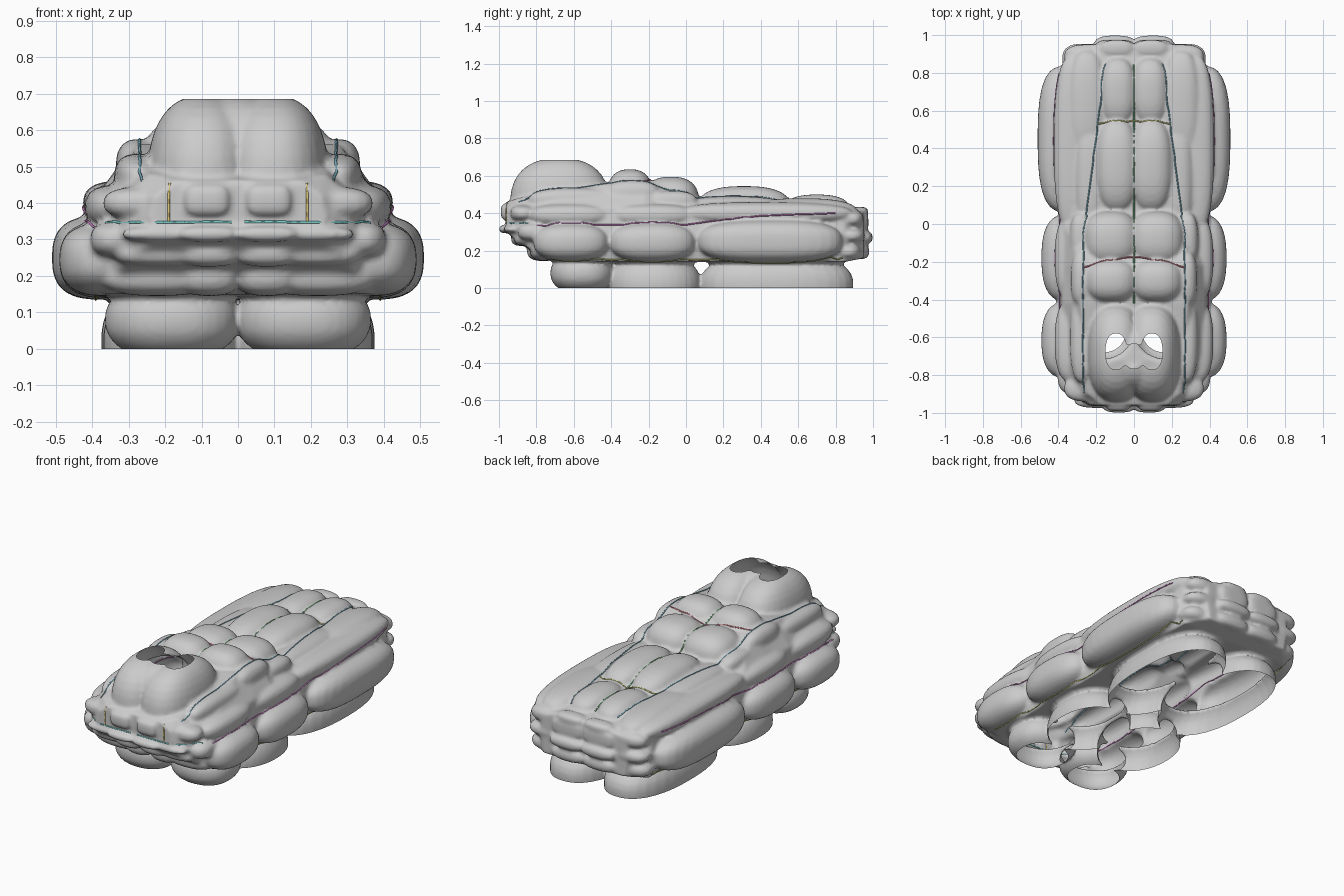
import bpy, bmesh
from mathutils import Vector
from mathutils.bvhtree import BVHTree

if "Cube" in bpy.data.objects:
    bpy.data.objects.remove(bpy.data.objects["Cube"])

# one unit ball, reused for every cushion
ball = bmesh.new()
bmesh.ops.create_uvsphere(ball, u_segments=36, v_segments=20, radius=1)
ball.verts.index_update()
unit = [v.co.copy() for v in ball.verts]
unit_faces = [[v.index for v in f.verts] for f in ball.faces]
ball.free()
verts, faces = [], []


def pillow(x, y, z, rx, ry, rz, p=2.5):
    """Inflated cushion (superellipsoid), mirrored when off the centre line."""
    for s in ((1, -1) if x else (1,)):
        n = len(verts)
        for d in unit:
            r = sum(abs(c) ** p for c in d) ** (-1 / p)
            verts.append((s * x + d.x * r * rx, y + d.y * r * ry, z + d.z * r * rz))
        faces.extend([i + n for i in f] for f in unit_faces)


def core(sections):
    """Eight-sided loft for the car's inner tub."""
    n = len(verts)
    for y, zb, w, belt, wr, zt in sections:
        half = [(w * .93, zb), (w, zb + (belt - zb) * .5), (w * .95, belt), (wr, zt)]
        verts.extend((a, y, b) for a, b in half)
        verts.extend((-a, y, b) for a, b in reversed(half))
    for k in range(len(sections) - 1):
        for i in range(8):
            a, b = n + k * 8 + i, n + k * 8 + (i + 1) % 8
            faces.append([a, a + 8, b + 8, b])
    faces.append(list(range(n, n + 8)))
    faces.append(list(range(len(verts) - 1, len(verts) - 9, -1)))


core([(-.96, .3, .24, .42, .17, .46), (-.9, .25, .32, .42, .24, .48),
      (-.74, .15, .39, .43, .26, .51), (-.42, .14, .4, .43, .28, .56),
      (-.22, .14, .4, .43, .28, .57), (.02, .14, .4, .42, .26, .48),
      (.5, .14, .4, .41, .2, .46), (.85, .14, .38, .41, .2, .43),
      (.95, .16, .28, .38, .18, .41)])

# side door cushions and the wing bands above them
for a in [(.37, -.615, .245, .12, .2, .1), (.37, -.18, .245, .12, .228, .105),
          (.37, .45, .25, .14, .385, .115, 2.8),
          (.33, -.62, .39, .09, .22, .06), (.33, -.18, .39, .09, .23, .06),
          (.33, .42, .4, .095, .47, .06)]:
    pillow(*a)
# side windows
for a in [(.275, -.6, .47, .065, .24, .065), (.275, -.29, .5, .06, .15, .075),
          (.28, -.08, .46, .06, .14, .06)]:
    pillow(*a)
# domed front cover, cabin roof and sloping glass
for a in [(.095, -.675, .45, .155, .265, .245, 2.4), (0, -.7, .45, .16, .2, .243, 2.4),
          (.12, -.3, .5, .145, .12, .135), (.12, -.08, .46, .15, .15, .135)]:
    pillow(*a)
# long rear deck and its flanks
for a in [(.09, .31, .43, .12, .25, .115), (.085, .7, .41, .1, .18, .09),
          (.23, .25, .41, .09, .32, .08), (.25, .62, .4, .11, .3, .08)]:
    pillow(*a)
# underbody cushions, cut open at ground level
for a in [(.18, -.555, .08, .185, .17, .11, 2.3), (.175, -.17, .02, .195, .25, .17, 2.2),
          (.175, .485, .02, .2, .41, .17, 2.4)]:
    pillow(*a)
# front end: grille pair, lamps, bumper, lower lip
for a in [(.085, -.945, .408, .063, .045, .043, 4), (.25, -.87, .4, .12, .07, .045),
          (.19, -.93, .315, .13, .045, .022), (.08, -.96, .315, .09, .04, .022),
          (.33, -.8, .3, .075, .1, .05), (.21, -.85, .26, .13, .07, .035),
          (.08, -.875, .26, .09, .06, .035), (.22, -.755, .2, .16, .08, .055),
          (.08, -.77, .2, .09, .08, .055)]:
    pillow(*a)
# rear end: plate panel, lamps, bumper ribs
for a in [(.1, .93, .35, .1, .045, .05, 4), (.26, .885, .37, .11, .065, .045),
          (.1, .955, .27, .11, .043, .035), (.27, .88, .28, .11, .075, .04),
          (.1, .935, .195, .11, .045, .04), (.27, .86, .195, .11, .075, .045),
          (.09, .93, .405, .09, .045, .03)]:
    pillow(*a)

raw = bpy.data.meshes.new("raw_cushions")
raw.from_pydata(verts, [], faces)

# fuse the cushions into one skin
body = bpy.data.objects.new("inflated_car_body", raw)
bpy.context.collection.objects.link(body)
rem = body.modifiers.new("fuse", "REMESH")
rem.mode = "VOXEL"
rem.voxel_size = .011
sm = body.modifiers.new("soften", "SMOOTH")
sm.iterations = 2
dg = bpy.context.evaluated_depsgraph_get()
skin = bpy.data.meshes.new_from_object(body.evaluated_get(dg))
body.modifiers.clear()
body.data = skin

# open the underside and the top of the dome
bm = bmesh.new()
bm.from_mesh(skin)
for co, no in [((0, 0, 0), (0, 0, -1)), ((0, 0, .685), (0, 0, 1))]:
    bmesh.ops.bisect_plane(bm, geom=bm.verts[:] + bm.edges[:] + bm.faces[:],
                           plane_co=co, plane_no=no, clear_outer=True)
for f in bm.faces:
    f.smooth = True
tree = BVHTree.FromBMesh(bm)
bm.to_mesh(skin)
bm.free()


def seam(name, pts, color, mirror=True):
    """Thin coloured seam strip laid onto the skin."""
    mat = bpy.data.materials.new(name)
    mat.diffuse_color = (*color, 1)
    mat.use_nodes = True
    mat.node_tree.nodes["Principled BSDF"].inputs["Base Color"].default_value = mat.diffuse_color
    for s in ((1, -1) if mirror else (1,)):
        path = []
        for a, b in zip(pts, pts[1:]):
            a, b = Vector(a), Vector(b)
            n = max(2, int((b - a).length / .03))
            path += [a.lerp(b, i / n) for i in range(n)]
        path.append(Vector(pts[-1]))
        path = [tree.find_nearest(Vector((p.x * s, p.y, p.z)))[0] for p in path]
        cu = bpy.data.curves.new(name, "CURVE")
        cu.dimensions = "3D"
        cu.bevel_depth = .004
        cu.bevel_resolution = 0
        sp = cu.splines.new("POLY")
        sp.points.add(len(path) - 1)
        for q, p in zip(sp.points, path):
            q.co = (*p, 1)
        cu.materials.append(mat)
        bpy.context.collection.objects.link(bpy.data.objects.new(name, cu))


# panel seams
seam("belt_seam", [(.4, -.8, .34), (.4, 0, .34), (.4, .4, .39), (.4, .8, .4)], (.6, .2, .55))
seam("sill_seam", [(.39, -.7, .145), (.39, .84, .145)], (.55, .55, .2))
seam("roof_edge_seam", [(.27, -.9, .47), (.27, -.55, .55), (.27, -.25, .57), (.26, 0, .48),
                        (.18, .6, .48), (.15, .85, .44)], (.2, .45, .55))
seam("centre_seam", [(0, -.42, .56), (0, -.2, .58), (0, .05, .49), (0, .85, .45)], (.25, .6, .3), False)
seam("windscreen_seam", [(.27, -.23, .57), (0, -.17, .57), (-.27, -.23, .57)], (.65, .2, .25), False)
seam("deck_seam", [(.2, .53, .46), (0, .55, .48), (-.2, .53, .46)], (.6, .6, .2), False)
seam("bumper_seam", [(.36, -.84, .34), (.22, -.93, .345), (.02, -.95, .345)], (.2, .6, .6))
seam("grille_side_seam", [(.19, -.96, .35), (.19, -.96, .46)], (.75, .6, .2))
